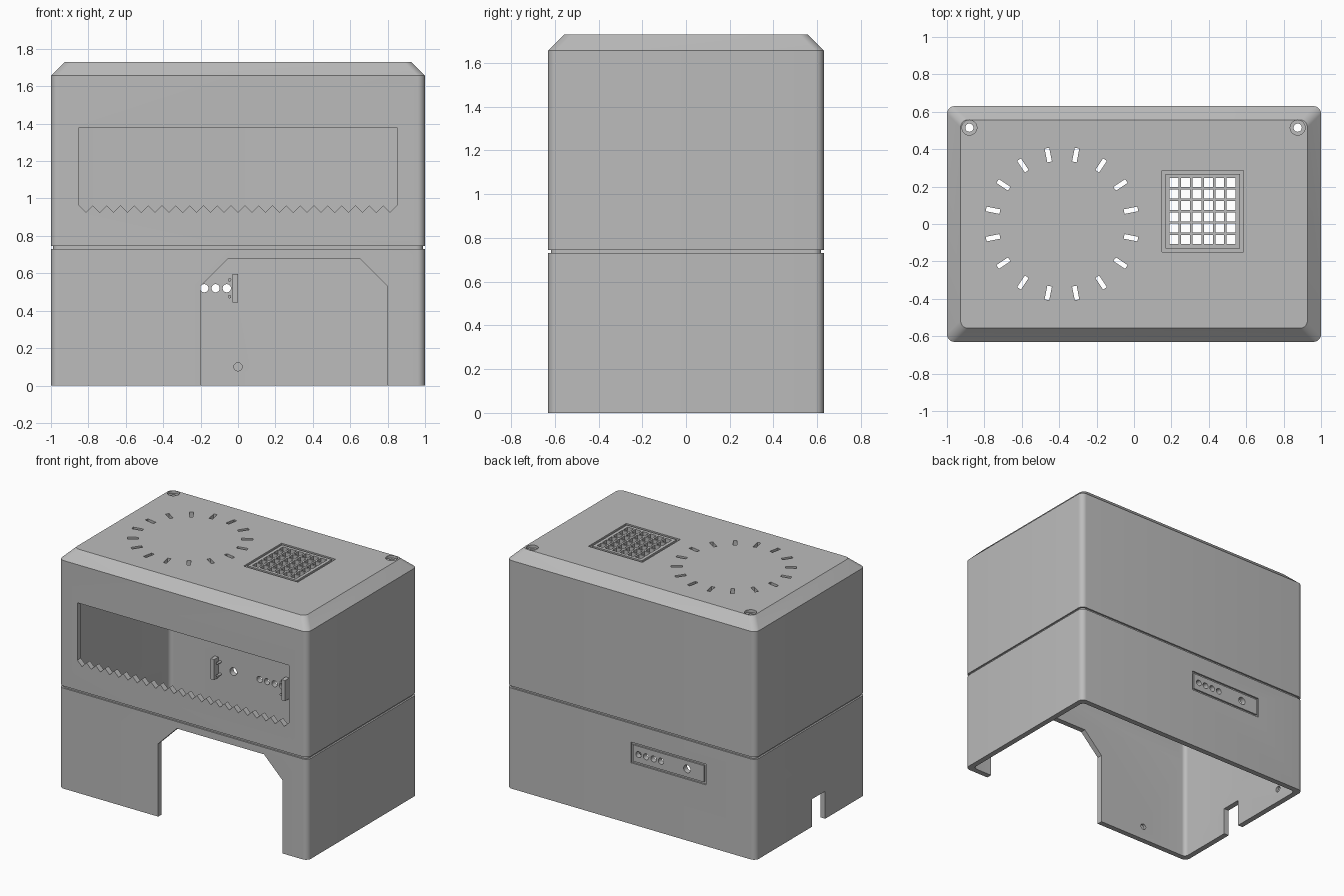
import bpy, bmesh, math

if "Cube" in bpy.data.objects:
    bpy.data.objects.remove(bpy.data.objects["Cube"], do_unlink=True)

HX, HY, WALL, TOP, SEAM = 1.0, 0.63, 0.04, 1.73, 0.73
CHAMFER = 0.073

grey = bpy.data.materials.new("case grey")
grey.use_nodes = True
grey.diffuse_color = (0.5, 0.5, 0.5, 1)
grey.node_tree.nodes["Principled BSDF"].inputs["Base Color"].default_value = (0.5, 0.5, 0.5, 1)


def loft(bm, loops, ring=False):
    """Bridge equal loops; close into a ring or cap both ends."""
    rows = [[bm.verts.new(p) for p in loop] for loop in loops]
    n = len(rows[0])
    pairs = list(zip(rows, rows[1:]))
    if ring:
        pairs.append((rows[-1], rows[0]))
    else:
        bm.faces.new(rows[0])
        bm.faces.new(rows[-1])
    for a, b in pairs:
        for i in range(n):
            j = (i + 1) % n
            bm.faces.new((a[i], a[j], b[j], b[i]))


def place(points, axis, w):
    """Put a flat outline at depth w along an axis."""
    if axis == "x":
        return [(w, u, v) for u, v in points]
    if axis == "y":
        return [(u, w, v) for u, v in points]
    return [(u, v, w) for u, v in points]


def prism(bm, points, axis, lo, hi):
    loft(bm, [place(points, axis, lo), place(points, axis, hi)])


def rect(cx, cy, w, h, angle=0):
    c, s = math.cos(angle), math.sin(angle)
    corners = [(-w / 2, -h / 2), (w / 2, -h / 2), (w / 2, h / 2), (-w / 2, h / 2)]
    return [(cx + x * c - y * s, cy + x * s + y * c) for x, y in corners]


def circle(cx, cy, r, n=24):
    return [(cx + r * math.cos(math.tau * i / n), cy + r * math.sin(math.tau * i / n)) for i in range(n)]


def outline(inset, z, r=0.04, steps=8):
    """Rounded rectangle of the case at a given height."""
    pts = []
    for k, (sx, sy) in enumerate([(1, 1), (-1, 1), (-1, -1), (1, -1)]):
        cx, cy = sx * (HX - inset - r), sy * (HY - inset - r)
        for i in range(steps + 1):
            a = math.pi / 2 * (k + i / steps)
            pts.append((cx + r * math.cos(a), cy + r * math.sin(a), z))
    return pts


def frame(bm, cx, cy, w, h, band, axis, lo, hi):
    """Thin rectangular ring."""
    outer, inner = rect(cx, cy, w, h), rect(cx, cy, w - 2 * band, h - 2 * band)
    loft(bm, [place(outer, axis, lo), place(outer, axis, hi),
              place(inner, axis, hi), place(inner, axis, lo)], ring=True)


def finish(name, bm):
    bmesh.ops.recalc_face_normals(bm, faces=bm.faces)
    mesh = bpy.data.meshes.new(name)
    bm.to_mesh(mesh)
    bm.free()
    mesh.materials.append(grey)
    ob = bpy.data.objects.new(name, mesh)
    bpy.context.collection.objects.link(ob)
    return ob


def activate(ob):
    bpy.ops.object.select_all(action="DESELECT")
    ob.select_set(True)
    bpy.context.view_layer.objects.active = ob


def cut(target, bm):
    """Subtract a cutter mesh and discard the cutter."""
    cutter = finish("cutter", bm)
    cutter.hide_render = True
    mod = target.modifiers.new("cut", "BOOLEAN")
    mod.operation, mod.solver, mod.object = "DIFFERENCE", "EXACT", cutter
    activate(target)
    bpy.ops.object.modifier_apply(modifier=mod.name)
    bpy.data.objects.remove(cutter, do_unlink=True)


def smooth(ob):
    activate(ob)
    bpy.ops.object.shade_smooth_by_angle(angle=math.radians(30))


# Lower case: open tube with a recessed lip that forms the seam
GAP = 0.015
bm = bmesh.new()
loft(bm, [outline(0, 0), outline(0, SEAM), outline(0.012, SEAM, 0.035),
          outline(0.012, SEAM + GAP, 0.035), outline(WALL, SEAM + GAP, 0.03),
          outline(WALL, 0, 0.03)], ring=True)
lower = finish("lower_case", bm)

# Front doorway, side cable notch, back port holes
bm = bmesh.new()
door = [(-0.2, -0.1), (0.8, -0.1), (0.8, 0.53), (0.65, 0.68), (-0.05, 0.68), (-0.2, 0.53)]
prism(bm, door, "y", -0.7, -0.5)
prism(bm, rect(-0.095, 0.05, 0.15, 0.3), "x", -1.1, -0.9)
for i in range(4):
    prism(bm, circle(-0.06 - 0.06 * i, 0.52, 0.022), "y", 0.5, 0.7)
prism(bm, circle(-0.45, 0.52, 0.028), "y", 0.5, 0.7)
cut(lower, bm)

# Port panel groove and blind holes on the inner walls
bm = bmesh.new()
frame(bm, -0.3, 0.52, 0.6, 0.15, 0.015, "y", HY - 0.012, HY + 0.05)
prism(bm, circle(0, 0.1, 0.022), "y", 0.57, 0.61)
prism(bm, circle(-0.58, 0.1, 0.022), "y", -0.61, -0.57)
for s in (-1, 1):
    prism(bm, circle(0.41, 0.1, 0.022), "x", s * 0.98, s * 0.94)
cut(lower, bm)
smooth(lower)

# Upper case: lid with chamfered top, hollow inside
bm = bmesh.new()
z0, edge = SEAM + GAP, TOP - CHAMFER
loops = [outline(WALL + CHAMFER - 0.023, TOP - WALL, 0.03), outline(WALL, edge - 0.017, 0.03),
         outline(WALL, z0, 0.03), outline(0, z0), outline(0, edge), outline(CHAMFER, TOP)]
loft(bm, loops)
upper = finish("upper_case", bm)

# Front window with a toothed lower edge
bm = bmesh.new()
TEETH, W = 23, 0.85
pitch = 2 * W / TEETH
window = [(W, 1.38), (-W, 1.38)]
for i in range(TEETH):
    window += [(-W + pitch * i, 0.963), (-W + pitch * (i + 0.5), 0.926)]
window.append((W, 0.963))
prism(bm, window, "y", -0.7, -0.5)

# Radial vent slots
for i in range(16):
    a = math.tau * (i + 0.5) / 16
    slot = rect(-0.385 + 0.376 * math.cos(a), 0.376 * math.sin(a), 0.075, 0.025, a)
    prism(bm, slot, "z", 1.6, 1.8)

# Square vent grid
GX, GY = 0.367, 0.069
for i in range(6):
    for j in range(6):
        cell = rect(GX + 0.061 * (i - 2.5), GY + 0.061 * (j - 2.5), 0.048, 0.048)
        prism(bm, cell, "z", 1.6, 1.8)

# Screw holes
for x in (-0.88, 0.875):
    prism(bm, circle(x, 0.515, 0.022), "z", 1.5, 1.8)
cut(upper, bm)

# Grid frame groove and screw counterbores
bm = bmesh.new()
frame(bm, GX, GY, 0.435, 0.435, 0.018, "z", TOP - 0.012, TOP + 0.05)
for x in (-0.88, 0.875):
    prism(bm, circle(x, 0.515, 0.04, 32), "z", TOP - 0.02, TOP + 0.05)
cut(upper, bm)
smooth(upper)

# Board clips and pins on the inside of the back wall
for side, s in (("left", 1), ("right", -1)):
    bm = bmesh.new()
    prism(bm, rect(-0.3 + s * 0.285, 0.52, 0.03, 0.15), "y", 0.54, 0.6)
    finish(side + "_board_clip", bm)
    bm = bmesh.new()
    for z in (0.475, 0.565):
        prism(bm, circle(-0.3 + s * 0.255, z, 0.009, 16), "y", 0.555, 0.6)
    smooth(finish(side + "_board_pins", bm))
